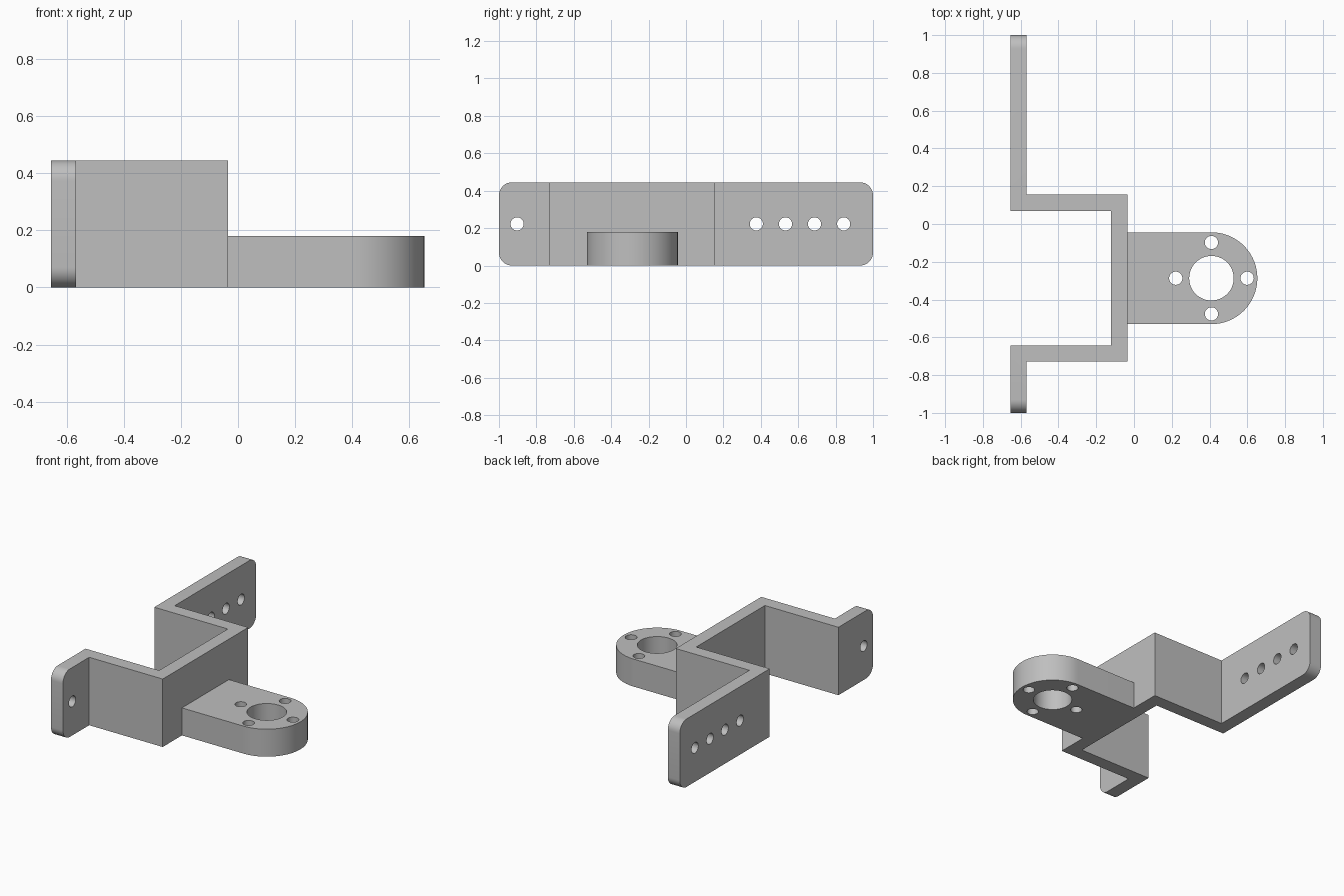
import bpy, bmesh
from math import pi, sin, cos, radians
from mathutils import Matrix

cube = bpy.data.objects.get("Cube")
if cube:
    bpy.data.objects.remove(cube, do_unlink=True)

grey = bpy.data.materials.new("plain grey")
grey.use_nodes = True
colour = (0.52, 0.52, 0.52, 1)
grey.diffuse_color = colour
grey.node_tree.nodes["Principled BSDF"].inputs["Base Color"].default_value = colour

HEIGHT, PLATE_HEIGHT = 0.445, 0.18
T = 0.087                          # sheet thickness
BACK, FRONT = -0.655, -0.035       # x of flange back and web face
ARM_L, ARM_R = 0.156, -0.729       # outer y of the two arms
HUB_X, HUB_Y, HUB_R = 0.41, -0.287, 0.243


def make_object(name, bm):
    bmesh.ops.recalc_face_normals(bm, faces=bm.faces)
    mesh = bpy.data.meshes.new(name)
    bm.to_mesh(mesh)
    bm.free()
    obj = bpy.data.objects.new(name, mesh)
    bpy.context.collection.objects.link(obj)
    mesh.materials.append(grey)
    return obj


def extrude_profile(points, height):
    bm = bmesh.new()
    face = bm.faces.new([bm.verts.new((x, y, 0)) for x, y in points])
    top = bmesh.ops.extrude_face_region(bm, geom=[face])["geom"]
    bmesh.ops.translate(bm, vec=(0, 0, height),
                        verts=[v for v in top if isinstance(v, bmesh.types.BMVert)])
    return bm


def drill(obj, holes, axis):
    """Cut round holes, each given as (centre, radius), along the axis."""
    bm = bmesh.new()
    turn = Matrix.Rotation(pi / 2, 4, "Y") if axis == "X" else Matrix()
    for centre, radius in holes:
        bmesh.ops.create_cone(bm, cap_ends=True, segments=48, radius1=radius,
                              radius2=radius, depth=0.5 if axis == "Z" else 0.2,
                              matrix=Matrix.Translation(centre) @ turn)
    cutter = make_object(obj.name + "_drill", bm)
    cutter.hide_render = True
    mod = obj.modifiers.new("holes", "BOOLEAN")
    mod.operation, mod.solver, mod.object = "DIFFERENCE", "EXACT", cutter
    bpy.ops.object.select_all(action="DESELECT")
    obj.select_set(True)
    bpy.context.view_layer.objects.active = obj
    bpy.ops.object.modifier_apply(modifier=mod.name)
    bpy.data.objects.remove(cutter, do_unlink=True)
    bpy.ops.object.shade_smooth_by_angle(angle=radians(30))


# Bent strip: long flange, arm, web, arm, short flange
outer = [(BACK + T, 1), (BACK + T, ARM_L), (FRONT, ARM_L),
         (FRONT, ARM_R), (BACK + T, ARM_R), (BACK + T, -1)]
inner = [(BACK, -1), (BACK, ARM_R + T), (FRONT - T, ARM_R + T),
         (FRONT - T, ARM_L - T), (BACK, ARM_L - T), (BACK, 1)]
bm = extrude_profile(outer + inner, HEIGHT)
# Round the flange ends
ends = [e for e in bm.edges if all(abs(v.co.y) > 0.99 for v in e.verts)
        and abs(e.verts[0].co.x - e.verts[1].co.x) > 0.01]
bmesh.ops.bevel(bm, geom=ends, offset=0.07, segments=10, profile=0.5, affect="EDGES")
bracket = make_object("bent_bracket", bm)
drill(bracket, [((BACK + T / 2, y, HEIGHT / 2), 0.035)
                for y in (-0.903, 0.376, 0.532, 0.687, 0.843)], "X")

# Round-ended mounting plate with a bore and four bolt holes
SEG = 48
arc = [(HUB_X + HUB_R * cos(a), HUB_Y + HUB_R * sin(a))
       for a in (pi * (i / SEG - 0.5) for i in range(SEG + 1))]
base = [(FRONT, HUB_Y + HUB_R), (FRONT, HUB_Y - HUB_R)]
plate = make_object("mounting_plate", extrude_profile(arc + base, PLATE_HEIGHT))
mid = PLATE_HEIGHT / 2
holes = [((HUB_X, HUB_Y, mid), 0.118)]
holes += [((HUB_X + 0.189 * cos(i * pi / 2), HUB_Y + 0.189 * sin(i * pi / 2), mid), 0.035)
          for i in range(4)]
drill(plate, holes, "Z")
